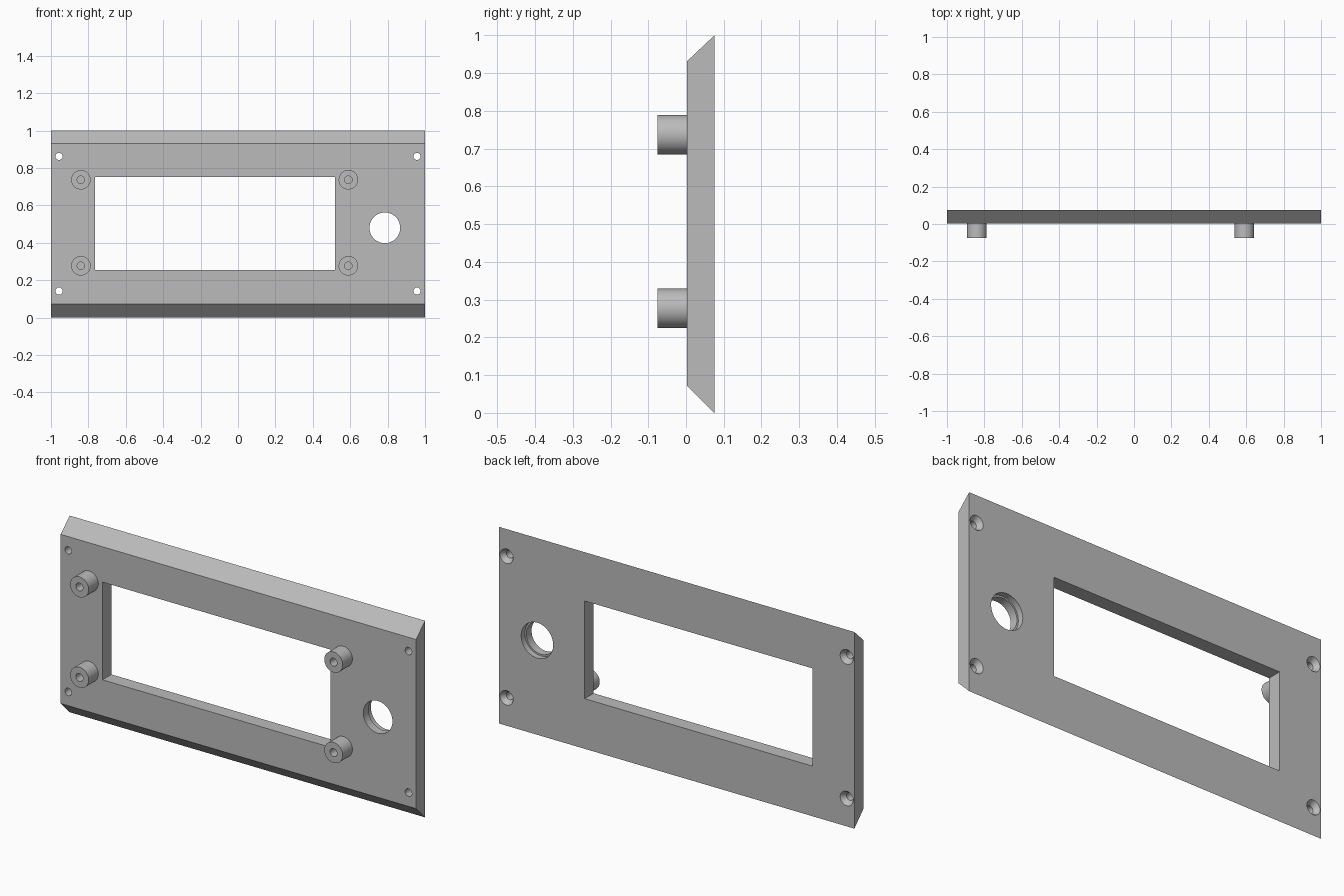
import bpy, bmesh, math

if "Cube" in bpy.data.objects:
    bpy.data.objects.remove(bpy.data.objects["Cube"])

FRONT, BACK = 0.003, 0.075      # front and back faces of the plate
TIP = -0.075                    # free end of the standoffs

grey = bpy.data.materials.new("grey plastic")
grey.diffuse_color = (0.5, 0.5, 0.5, 1)
grey.use_nodes = True
grey.node_tree.nodes["Principled BSDF"].inputs["Base Color"].default_value = grey.diffuse_color


def finish(name, bm):
    bmesh.ops.remove_doubles(bm, verts=bm.verts, dist=1e-5)
    bmesh.ops.recalc_face_normals(bm, faces=bm.faces)
    mesh = bpy.data.meshes.new(name)
    bm.to_mesh(mesh)
    bm.free()
    obj = bpy.data.objects.new(name, mesh)
    bpy.context.collection.objects.link(obj)
    mesh.materials.append(grey)
    return obj


def lathe(name, profile, x, z, steps=48):
    """Revolve (radius, y) points around a front-to-back axis."""
    bm = bmesh.new()
    verts = [bm.verts.new((x + r, y, z)) for r, y in profile]
    edges = [bm.edges.new(pair) for pair in zip(verts, verts[1:])]
    bmesh.ops.spin(bm, geom=verts + edges, cent=(x, 0, z), axis=(0, 1, 0),
                   angle=2 * math.pi, steps=steps)
    return finish(name, bm)


def prism(name, outline, x0, x1):
    """Extrude a (y, z) outline along x."""
    bm = bmesh.new()
    face = bm.faces.new([bm.verts.new((x0, y, z)) for y, z in outline])
    ext = bmesh.ops.extrude_face_region(bm, geom=[face])["geom"]
    bmesh.ops.translate(bm, vec=(x1 - x0, 0, 0),
                        verts=[v for v in ext if isinstance(v, bmesh.types.BMVert)])
    return finish(name, bm)


def smooth(obj):
    bpy.ops.object.select_all(action='DESELECT')
    obj.select_set(True)
    bpy.context.view_layer.objects.active = obj
    bpy.ops.object.shade_smooth_by_angle(angle=math.radians(30))


# Panel with sloped top and bottom edges
panel = prism("panel", [(FRONT, 0.072), (BACK, 0), (BACK, 1), (FRONT, 0.932)], -1, 1)

# Display window
cutters = [prism("window_cutter",
                 [(-0.1, 0.255), (0.2, 0.255), (0.2, 0.752), (-0.1, 0.752)],
                 -0.765, 0.518)]

# Stepped round hole, wider at the back
cutters.append(lathe("round_hole_cutter",
                     [(0, -0.1), (0.082, -0.1), (0.082, 0.045), (0.09, 0.045),
                      (0.09, 0.2), (0, 0.2)], 0.785, 0.48, 64))

# Corner screw holes, countersunk from the back
for x in (-0.957, 0.957):
    for z in (0.142, 0.862):
        cutters.append(lathe("screw_hole_cutter",
                             [(0, -0.1), (0.019, -0.1), (0.019, 0.05),
                              (0.037, BACK), (0.037, 0.2), (0, 0.2)], x, z, 32))

bpy.context.view_layer.objects.active = panel
for cutter in cutters:
    mod = panel.modifiers.new("cut", 'BOOLEAN')
    mod.operation = 'DIFFERENCE'
    mod.solver = 'EXACT'
    mod.object = cutter
    bpy.ops.object.modifier_apply(modifier=mod.name)
for cutter in cutters:
    bpy.data.objects.remove(cutter)
smooth(panel)

# Hollow standoffs on the front
for x in (-0.84, 0.59):
    for z in (0.277, 0.737):
        smooth(lathe("standoff",
                     [(0, FRONT), (0.02, FRONT), (0.02, TIP), (0.052, TIP),
                      (0.052, FRONT + 0.002), (0, FRONT + 0.002)], x, z))
